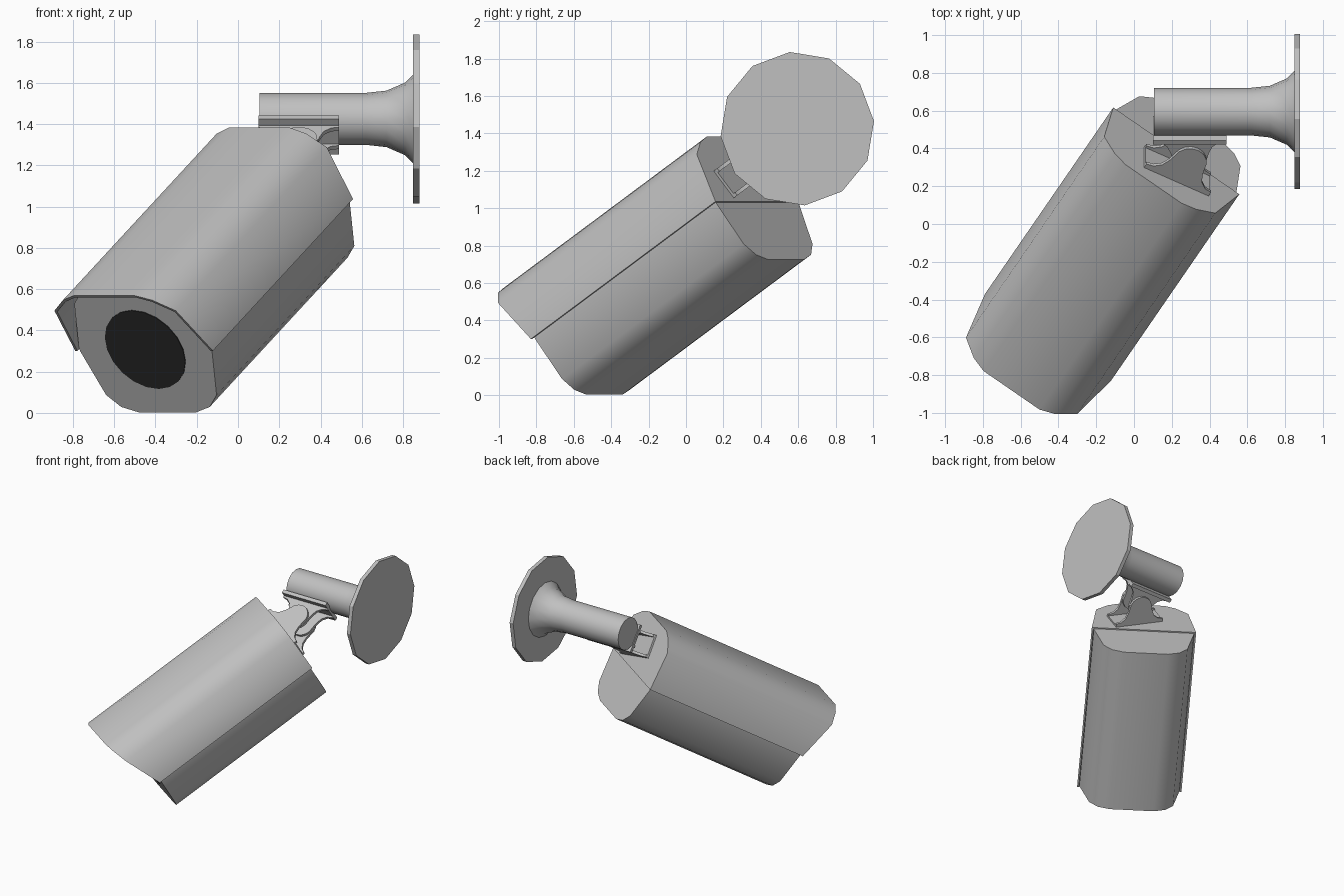
import bpy, bmesh, math
from mathutils import Vector

if "Cube" in bpy.data.objects:
    bpy.data.objects.remove(bpy.data.objects["Cube"])

# Camera axes: forward, right, up
F = Vector((-0.483, -0.702, -0.523)).normalized()
R = Vector((0.824, -0.567, 0)).normalized()
U = F.cross(R).normalized()
MID_R, MID_U = -0.035, 0.65
# Hinge: axis and joint centre
E = Vector((0, -0.6, 0.8))
JOINT = Vector((0.295, 0.38, 1.26))


def material(name, value):
    m = bpy.data.materials.new(name)
    m.diffuse_color = (value, value, value, 1)
    m.use_nodes = True
    m.node_tree.nodes["Principled BSDF"].inputs["Base Color"].default_value = m.diffuse_color
    return m


GREY = material("painted grey", 0.53)
BLACK = material("lens black", 0.025)


def finish(name, bm, mat=GREY, angle=50):
    bmesh.ops.remove_doubles(bm, verts=bm.verts, dist=1e-5)
    bmesh.ops.recalc_face_normals(bm, faces=bm.faces)
    me = bpy.data.meshes.new(name)
    bm.to_mesh(me)
    bm.free()
    ob = bpy.data.objects.new(name, me)
    bpy.context.collection.objects.link(ob)
    me.materials.append(mat)
    bpy.ops.object.select_all(action='DESELECT')
    ob.select_set(True)
    bpy.context.view_layer.objects.active = ob
    bpy.ops.object.shade_smooth_by_angle(angle=math.radians(angle))
    return ob


def loft(bm, rings, caps=True):
    """Skin between rings of points, closing both ends."""
    rows = [[bm.verts.new(p) for p in ring] for ring in rings]
    n = len(rows[0])
    for a, b in zip(rows, rows[1:]):
        for i in range(n):
            j = (i + 1) % n
            bm.faces.new((a[i], a[j], b[j], b[i]))
    if caps:
        bm.faces.new(rows[0])
        bm.faces.new(rows[-1])


def local(f, r, u):
    return F * f + R * (r + MID_R) + U * u


def mirrored(half):
    return half + [(-x, y) for x, y in reversed(half)]


# Housing: rounded octagonal tube
quarter = [(0.17, -0.358), (0.26, -0.328), (0.325, -0.26), (0.388, -0.01)]
half = quarter + [(x, -y) for x, y in reversed(quarter)]
outline = mirrored(half)
bm = bmesh.new()
loft(bm, [[local(f, r, u + MID_U) for r, u in outline] for f in (-0.912, 0.47)])
finish("housing", bm)

# Lens: dark disc on the front face
bm = bmesh.new()
circle = [(0.223 * math.cos(t * math.tau / 20), 0.223 * math.sin(t * math.tau / 20)) for t in range(20)]
loft(bm, [[local(f, r, u + MID_U) for r, u in circle] for f in (0.468, 0.474)])
finish("lens", bm, BLACK)

# Hood: arched shell with a raked front and a closed back
outer = mirrored([(0.405, 0.65), (0.357, 0.945), (0.262, 1.023), (0.18, 1.056)])
inner = mirrored([(0.392, 0.65), (0.345, 0.937), (0.254, 1.011), (0.177, 1.043)])


def rake(u):
    return 0.484 + 0.37 * (u - 0.65)


shell = outer + inner[::-1]
bm = bmesh.new()
loft(bm, [[local(-0.915, r, u) for r, u in shell],
          [local(rake(u), r, u) for r, u in shell]], caps=False)
# Front rim and back rim
for ring_f in (lambda u: -0.915, rake):
    for i in range(len(outer) - 1):
        pts = (outer[i], outer[i + 1], inner[i + 1], inner[i])
        bm.faces.new([bm.verts.new(local(ring_f(u), r, u)) for r, u in pts])
finish("hood", bm)
bm = bmesh.new()
loft(bm, [[local(f, r, u) for r, u in outer] for f in (-0.922, -0.91)])
finish("hood_back", bm)

# Wall arm: flared tube turned around the x axis
AXIS_Y, AXIS_Z = 0.595, 1.425


def ring_x(x, rad, n, turn=0.0):
    return [(x, AXIS_Y + rad * math.cos(turn + k * math.tau / n),
             AXIS_Z + rad * math.sin(turn + k * math.tau / n)) for k in range(n)]


bm = bmesh.new()
profile = [(0.105, 0.126), (0.62, 0.126), (0.72, 0.137), (0.81, 0.176), (0.852, 0.218)]
loft(bm, [ring_x(x, rad, 16) for x, rad in profile])
finish("wall_arm", bm)

# Wall plate: twelve-sided disc
bm = bmesh.new()
loft(bm, [ring_x(x, 0.412, 12, math.radians(5.6)) for x in (0.849, 0.88)])
finish("wall_plate", bm, angle=25)

# Hinge brackets: base slab with two lobed ears meeting at the joint
reach, lobe = 0.15, 0.09
ear = [(0.195, 0), (0.195, 0.03), (0.155, 0.037), (0.12, 0.065), (0.1, 0.11)]
ear += [(lobe * math.cos(math.radians(a)), reach + lobe * math.sin(math.radians(a))) for a in range(0, 90, 22)]
ear = mirrored(ear)


def bracket(name, out, ear_in, ear_out, half_width):
    # E is square to the outward direction within a fraction of a degree
    side = E.cross(out).normalized()
    across = out.cross(side).normalized()
    foot = JOINT - out * reach

    def place(s, h, w):
        return foot + side * s + out * h + across * w

    bm = bmesh.new()
    slab = [(-0.195, -0.01), (0.195, -0.01), (0.195, 0.018), (-0.195, 0.018)]
    loft(bm, [[place(s, h, w) for s, h in slab] for w in (-half_width, half_width)])
    finish(name + "_base", bm, angle=30)
    for label, sign in (("upper", 1), ("lower", -1)):
        bm = bmesh.new()
        loft(bm, [[place(s, h, sign * w) for s, h in ear] for w in (ear_in, ear_out)])
        finish(name + "_" + label + "_ear", bm, angle=35)


bracket("camera_bracket", -F, 0.07, 0.09, 0.09)
bracket("arm_bracket", Vector((0, -0.8, -0.6)), 0.045, 0.066, 0.108)
